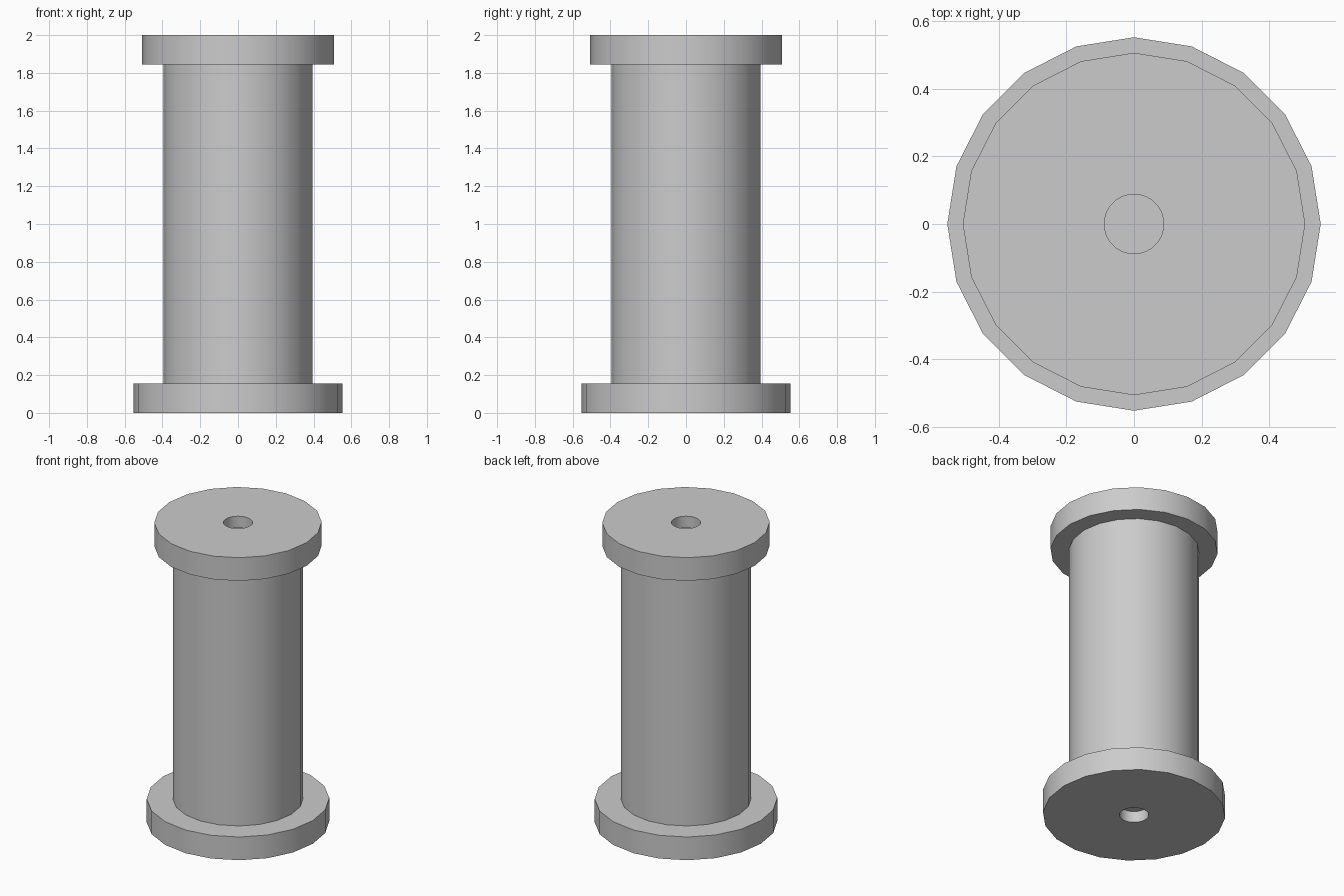
import bpy, bmesh, math

if "Cube" in bpy.data.objects:
    bpy.data.objects.remove(bpy.data.objects["Cube"])

SIDES = 20
HOLE_R, HOLE_DEPTH, HOLE_SIDES = 0.088, 0.075, 40


def ring(bm, r, z, n):
    return [bm.verts.new((r * math.cos(2 * math.pi * i / n),
                          r * math.sin(2 * math.pi * i / n), z)) for i in range(n)]


def wall(bm, a, b):
    n = len(a)
    for i in range(n):
        j = (i + 1) % n
        bm.faces.new((a[i], a[j], b[j], b[i]))


def finish(bm, name):
    bmesh.ops.recalc_face_normals(bm, faces=bm.faces)
    mesh = bpy.data.meshes.new(name)
    bm.to_mesh(mesh)
    bm.free()
    ob = bpy.data.objects.new(name, mesh)
    bpy.context.collection.objects.link(ob)
    bpy.context.view_layer.objects.active = ob
    ob.select_set(True)
    bpy.ops.object.shade_smooth_by_angle(angle=math.radians(30))
    ob.select_set(False)


def bored(bm, r, z):
    """Outer rim plus hole rim, filled as an annular face; returns both rings."""
    outer, inner = ring(bm, r, z, SIDES), ring(bm, HOLE_R, z, HOLE_SIDES)
    k = HOLE_SIDES // SIDES
    for i in range(SIDES):
        j = (i + 1) % SIDES
        arc = [inner[(i * k + s) % HOLE_SIDES] for s in range(k, -1, -1)]
        bm.faces.new([outer[i], outer[j]] + arc)
    return outer, inner


# One spool body: bored flanges at both ends of a plain barrel
bm = bmesh.new()
profile = [(0.553, 0.155), (0.395, 0.155), (0.395, 1.845), (0.507, 1.845)]
bottom, bottom_hole = bored(bm, 0.553, 0.0)
top, top_hole = bored(bm, 0.507, 2.0)
loops = [bottom] + [ring(bm, r, z, SIDES) for r, z in profile] + [top]
for a, b in zip(loops, loops[1:]):
    wall(bm, a, b)

# Blind axle holes
for rim, z in ((bottom_hole, HOLE_DEPTH), (top_hole, 2.0 - HOLE_DEPTH)):
    floor = ring(bm, HOLE_R, z, HOLE_SIDES)
    wall(bm, rim, floor)
    bm.faces.new(floor)
finish(bm, "spool")
